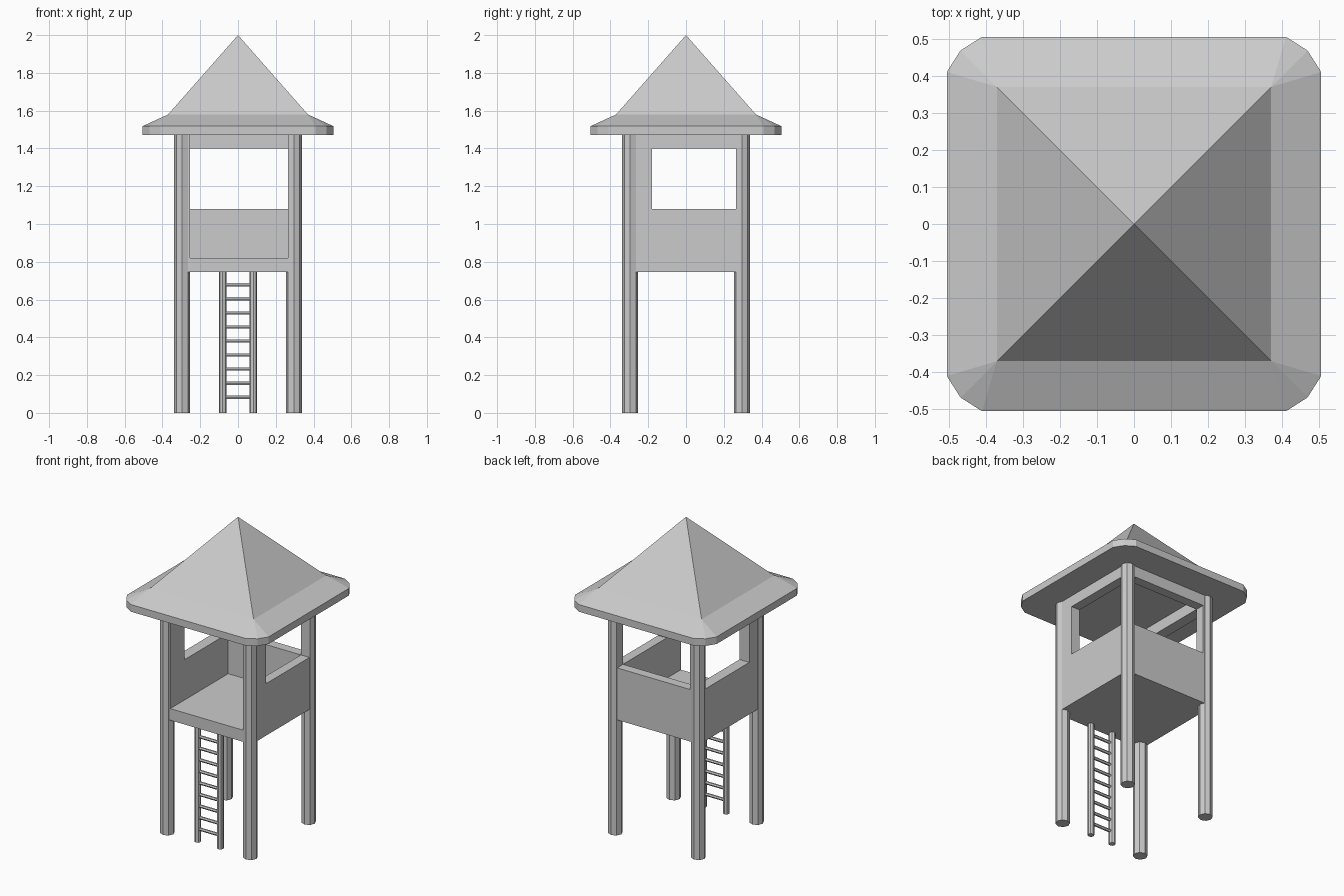
import bpy, bmesh
from mathutils import Matrix

if "Cube" in bpy.data.objects:
    bpy.data.objects.remove(bpy.data.objects["Cube"])


def mesh_object(name, bm):
    bmesh.ops.recalc_face_normals(bm, faces=bm.faces[:])
    me = bpy.data.meshes.new(name)
    bm.to_mesh(me)
    bm.free()
    ob = bpy.data.objects.new(name, me)
    bpy.context.collection.objects.link(ob)
    return ob


def box(name, lo, hi):
    bm = bmesh.new()
    bmesh.ops.create_cube(bm, size=1)
    for v in bm.verts:
        v.co = [(a + b) / 2 + c * (b - a) for a, b, c in zip(lo, hi, v.co)]
    return mesh_object(name, bm)


def rod(name, x, y, z0, z1, r, sides=8):
    bm = bmesh.new()
    bmesh.ops.create_cone(bm, cap_ends=True, segments=sides, radius1=r, radius2=r,
                          depth=z1 - z0, matrix=Matrix.Translation((x, y, (z0 + z1) / 2)))
    return mesh_object(name, bm)


EAVE = 1.472

# Cutters: open room (through the front), side windows, back window
cutters = [box("room_cutter", (-.255, -.6, .82), (.264, .264, 1.6)),
           box("side_window_cutter", (-.6, -.18, 1.08), (.6, .264, 1.40)),
           box("back_window_cutter", (-.255, 0, 1.08), (.264, .6, 1.40))]
for c in cutters:
    c.hide_render = True
    c.hide_viewport = True
    c.display_type = 'WIRE'


def carve(ob):
    for c in cutters:
        m = ob.modifiers.new(c.name, 'BOOLEAN')
        m.operation = 'DIFFERENCE'
        m.solver = 'EXACT'
        m.object = c


# Cabin with floor and walls
carve(box("cabin", (-.325, -.325, .745), (.325, .325, EAVE)))

# Corner posts, trimmed by the openings
for sx, nx in ((-1, "left"), (1, "right")):
    for sy, ny in ((-1, "front"), (1, "back")):
        carve(rod(f"{ny}_{nx}_post", sx * .296, sy * .296, 0, EAVE, .043))

# Ladder
for s, n in ((-1, "left"), (1, "right")):
    rod(f"ladder_{n}_rail", s * .081, -.295, 0, .75, .02)
for i in range(9):
    bm = bmesh.new()
    bmesh.ops.create_cone(bm, cap_ends=True, segments=6, radius1=.01, radius2=.01, depth=.16,
                          matrix=Matrix.Translation((0, -.295, .083 + i * .0744)) @ Matrix.Rotation(1.5708, 4, 'Y'))
    mesh_object(f"ladder_rung_{i + 1}", bm)

# Roof: steep pyramid, flared skirt with clipped corners, flat underside
bm = bmesh.new()
corners = [(1, 1), (-1, 1), (-1, -1), (1, -1)]
rim = []
for i, (sx, sy) in enumerate(corners):
    pts = [(.505, .41), (.468, .468), (.41, .505)]
    if i % 2:
        pts.reverse()
    rim += [(sx * x, sy * y) for x, y in pts]
low = [bm.verts.new((x, y, EAVE)) for x, y in rim]
top = [bm.verts.new((x, y, 1.518)) for x, y in rim]
hip = [bm.verts.new((sx * .37, sy * .37, 1.58)) for sx, sy in corners]
apex = bm.verts.new((0, 0, 2))
bm.faces.new(low[::-1])
for i in range(12):
    j = (i + 1) % 12
    bm.faces.new((low[i], low[j], top[j], top[i]))
for i in range(4):
    k, n = 3 * i, (i + 1) % 4
    bm.faces.new((top[k], top[k + 1], hip[i]))
    bm.faces.new((top[k + 1], top[k + 2], hip[i]))
    bm.faces.new((top[k + 2], top[(k + 3) % 12], hip[n], hip[i]))
    bm.faces.new((hip[i], hip[n], apex))
mesh_object("roof", bm)
